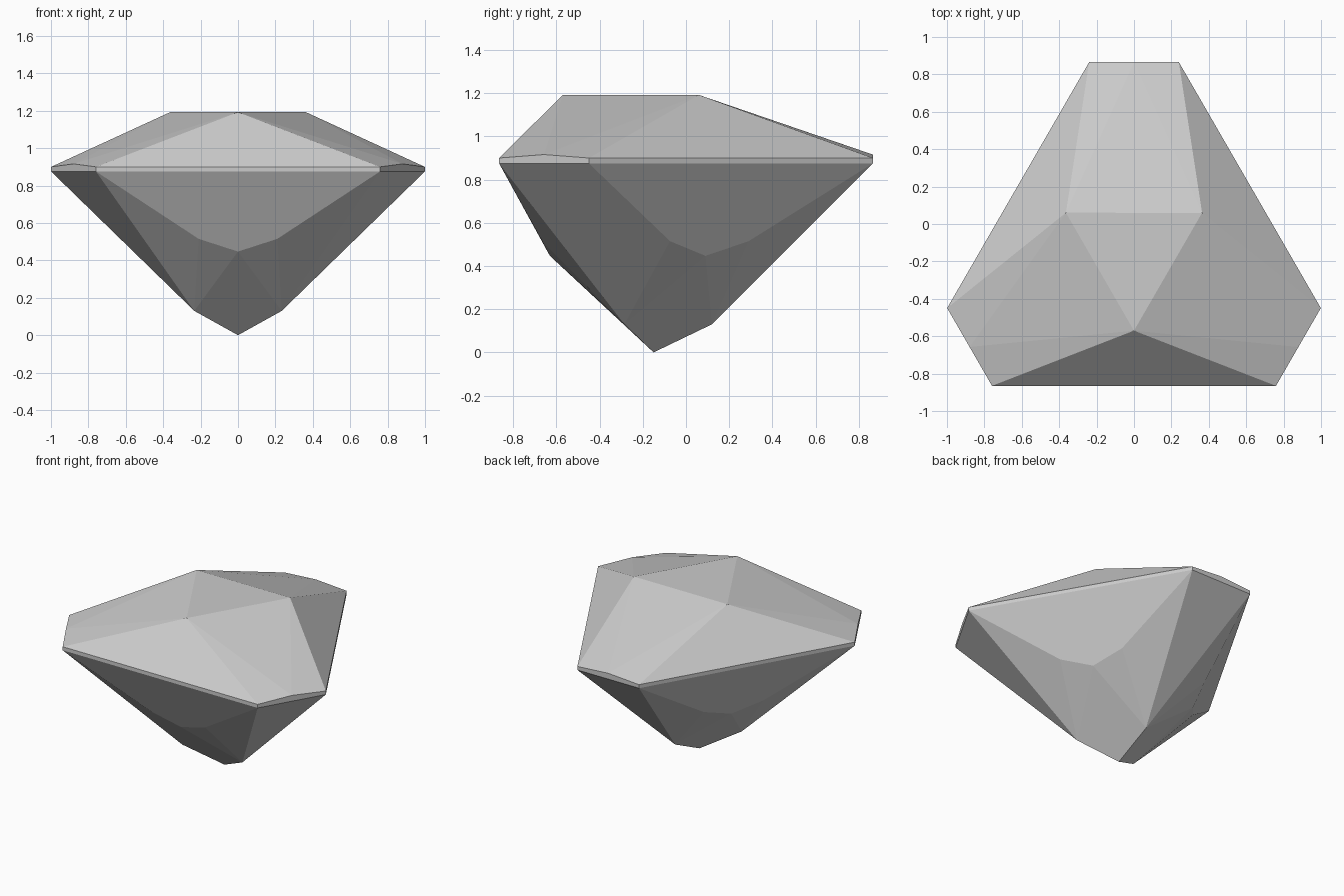
import bpy, bmesh
from math import radians
from mathutils import Matrix, Vector

cube = bpy.data.objects.get("Cube")
if cube:
    bpy.data.objects.remove(cube)

# Single flat colour
grey = bpy.data.materials.new("pale grey stone")
grey.use_nodes = True
colour = (0.6, 0.6, 0.6, 1)
grey.diffuse_color = colour
grey.node_tree.nodes["Principled BSDF"].inputs["Base Color"].default_value = colour

# Points of one third of the stone, around its vertical axis.
# The blunt corner points to +y; the "next" third is turned by 120 degrees.
THIRD = {
    "table": (0.364, 0.21, 1.192),        # table corner above the long side
    "rim_right": (0.24, 1.015, 0.9),
    "rim_left": (-0.24, 1.015, 0.9),
    "rim_mid": (0, 1.015, 0.916),         # raised middle of the short side
    "belt_right": (0.24, 1.015, 0.875),
    "belt_left": (-0.24, 1.015, 0.875),
    "keel": (0, 0.27, 0.13),              # low point under the corner
    "main_mid": (0.416, 0.24, 0.447),     # lower tip of the long side facet
    "main_near": (0.342, 0.44, 0.515),
    "main_far": (0.552, 0.076, 0.515),
}

# Facets of one third; a trailing * means the point of the next third
# clockwise, and a trailing < the point of the previous third.
FACETS = [
    # crown
    "rim_right rim_left* table",
    "table table< rim_mid",
    "table rim_mid rim_right",
    "table< rim_left rim_mid",
    # girdle
    "rim_right belt_right belt_left* rim_left*",
    "rim_left belt_left belt_right rim_right rim_mid",
    # pavilion
    "belt_right belt_left* main_far main_mid main_near",
    "belt_left belt_right keel",
    "belt_right main_near keel",
    "belt_left* keel* main_far",
    "main_near main_mid keel",
    "main_far keel* main_mid",
    "main_mid keel* culet keel",
]

bm = bmesh.new()
axis = Vector((0, -0.15, 0))
culet = bm.verts.new(axis)
thirds = []
for i in range(3):
    turn = Matrix.Rotation(radians(-120 * i), 3, "Z")
    thirds.append({n: bm.verts.new(turn @ Vector(p) + axis) for n, p in THIRD.items()})


def corner(name, i):
    if name == "culet":
        return culet
    step = 1 if name.endswith("*") else -1 if name.endswith("<") else 0
    return thirds[(i + step) % 3][name.rstrip("*<")]


for i in range(3):
    for facet in FACETS:
        bm.faces.new([corner(n, i) for n in facet.split()])
bm.faces.new([t["table"] for t in thirds])
bmesh.ops.recalc_face_normals(bm, faces=bm.faces[:])

# Flat shaded faceted stone
mesh = bpy.data.meshes.new("cut_gemstone")
bm.to_mesh(mesh)
bm.free()
mesh.materials.append(grey)
gem = bpy.data.objects.new("cut_gemstone", mesh)
bpy.context.collection.objects.link(gem)
